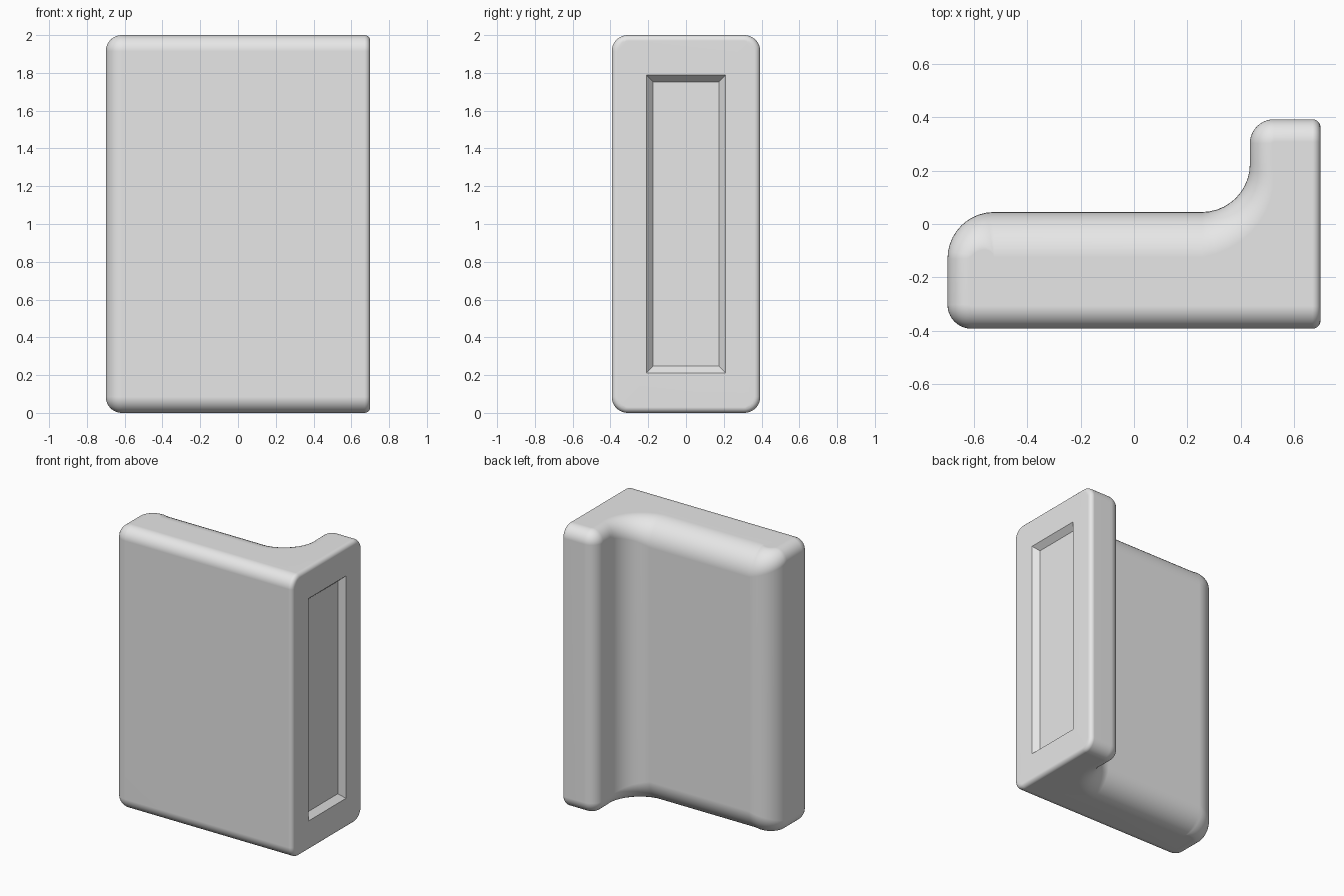
import bpy
import bmesh
from math import sin, cos, pi, radians
from mathutils import Vector

if "Cube" in bpy.data.objects:
    bpy.data.objects.remove(bpy.data.objects["Cube"], do_unlink=True)

HEIGHT, RIGHT, DEPTH = 2.0, 0.7, 0.393
EDGE, BACK = 0.085, 0.17        # rounding of the outer rims and of the rear rim
STEPS = 10

# Plain grey material
grey = bpy.data.materials.new("plain_grey")
grey.use_nodes = True
grey.diffuse_color = (0.8, 0.8, 0.8, 1)
grey.node_tree.nodes["Principled BSDF"].inputs["Base Color"].default_value = (0.8, 0.8, 0.8, 1)


def arc(cx, cy, radius, start, end, rim_start, rim_end, side=1):
    """Corner of the plan: points with outward normal and rim radius."""
    points = []
    for i in range(STEPS + 1):
        k = i / STEPS
        a = radians(start + (end - start) * k)
        way = Vector((cos(a), sin(a)))
        points.append((Vector((cx, cy)) + way * radius, way * side,
                       rim_start + (rim_end - rim_start) * k))
    return points


# L-shaped plan, from the front right corner round to the rear right corner
corner = 0.09
plan = [(Vector((RIGHT, -DEPTH)), Vector((0, -1)), EDGE)]
plan += arc(-RIGHT + corner, -DEPTH + corner, corner, 270, 180, EDGE, EDGE)
plan += arc(-0.525, -0.13, 0.175, 180, 90, EDGE, BACK)
plan += arc(0.255, 0.225, 0.18, -90, 0, BACK, EDGE, side=-1)
plan += arc(0.525, DEPTH - corner, corner, 180, 90, EDGE, EDGE)
plan += [(Vector((RIGHT, DEPTH)), Vector((0, 1)), EDGE)]

# Rings from bottom to top, drawn in along the rounded rims
bm = bmesh.new()
rings = []
for top in (False, True):
    for i in range(STEPS + 1):
        t = pi / 2 * (i if top else STEPS - i) / STEPS
        ring = []
        for point, normal, rim in plan:
            p = point - normal * rim * (1 - cos(t))
            drop = rim * (1 - sin(t))
            ring.append(bm.verts.new((p.x, p.y, HEIGHT - drop if top else drop)))
        rings.append(ring)

for low, high in zip(rings, rings[1:]):
    for i in range(len(plan) - 1):
        bm.faces.new((low[i], low[i + 1], high[i + 1], high[i]))
bm.faces.new(rings[0])
bm.faces.new(rings[-1])
end_face = bm.faces.new([r[0] for r in rings] + [r[-1] for r in reversed(rings)])
bmesh.ops.recalc_face_normals(bm, faces=bm.faces[:])

# Small rounding round the flat end face
bmesh.ops.bevel(bm, geom=end_face.edges[:], offset=0.03, segments=5,
                profile=0.5, affect='EDGES')
bm.normal_update()

# Recessed panel in the end face
end_face = max(bm.faces, key=lambda f: f.normal.x * f.calc_area())
border = end_face.edges[:]
bmesh.ops.delete(bm, geom=[end_face], context='FACES_ONLY')


def rectangle(x, half_width, half_height):
    mid = HEIGHT / 2
    return [bm.verts.new((x, half_width * sy, mid + half_height * sz))
            for sy, sz in ((-1, -1), (1, -1), (1, 1), (-1, 1))]


opening = rectangle(RIGHT, 0.21, 0.788)
floor = rectangle(RIGHT - 0.04, 0.175, 0.753)
bm.faces.new(floor)
for i in range(4):
    j = (i + 1) % 4
    bm.faces.new((opening[i], opening[j], floor[j], floor[i]))
    border.append(bm.edges.get((opening[i], opening[j])))
bmesh.ops.triangle_fill(bm, edges=border, use_beauty=True, normal=(1, 0, 0))
bmesh.ops.recalc_face_normals(bm, faces=bm.faces[:])

mesh = bpy.data.meshes.new("corner_block")
bm.to_mesh(mesh)
bm.free()
mesh.materials.append(grey)
block = bpy.data.objects.new("corner_block", mesh)
bpy.context.collection.objects.link(block)

# Smooth rims with crisp panel edges
bpy.ops.object.select_all(action='DESELECT')
block.select_set(True)
bpy.context.view_layer.objects.active = block
bpy.ops.object.shade_smooth_by_angle(angle=radians(30))
weighted = block.modifiers.new("even_flats", 'WEIGHTED_NORMAL')
weighted.keep_sharp = True
